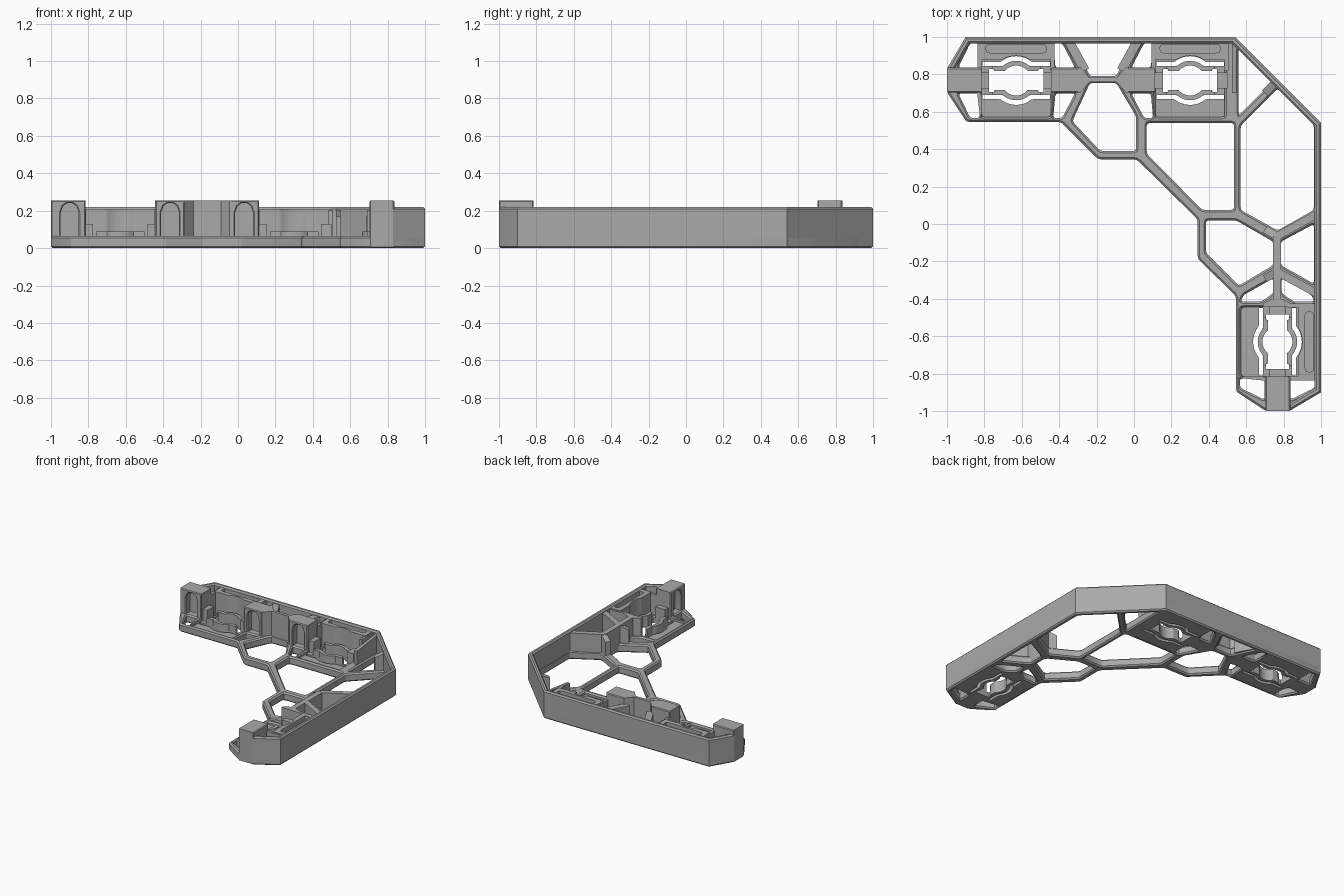
import bpy, bmesh
from math import sqrt, hypot
from mathutils import Vector

if "Cube" in bpy.data.objects:
    bpy.data.objects.remove(bpy.data.objects["Cube"])

grey = bpy.data.materials.new("matte grey")
grey.use_nodes = True
grey.diffuse_color = (0.4, 0.4, 0.4, 1)
grey.node_tree.nodes["Principled BSDF"].inputs["Base Color"].default_value = (0.4, 0.4, 0.4, 1)

TOP, LIP, FLOOR, RIB, POST = 0.22, 0.065, 0.04, 0.205, 0.255
CY = 0.767            # centre line of each arm
CLIP, AXIS = -0.63, -0.165


# Placement helpers: the short leg is the long arm reflected in the diagonal
def same(p): return p
def swap(p): return (p[1], p[0], p[2])
def mirror(p): return (2 * AXIS - p[0], p[1], p[2])
def upright(p): return (p[0], p[2], p[1])
def upright_mirror(p): return mirror(upright(p))
def upright_swap(p): return swap(upright(p))


def soft(points, r=0.016):
    """Round the corners of a polygon."""
    out = []
    for i, p in enumerate(points):
        p, a, b = Vector(p), Vector(points[i - 1]), Vector(points[(i + 1) % len(points)])
        s = p + (a - p).normalized() * min(r, (a - p).length / 3)
        e = p + (b - p).normalized() * min(r, (b - p).length / 3)
        out += [s, (s + e + 2 * p) / 4, e]
    return out


def rect(x0, x1, y0, y1):
    return [(x0, y0), (x1, y0), (x1, y1), (x0, y1)]


def finish(name, mesh):
    bm = bmesh.new()
    bm.from_mesh(mesh)
    bmesh.ops.remove_doubles(bm, verts=bm.verts, dist=0.0002)
    bmesh.ops.recalc_face_normals(bm, faces=bm.faces)
    bm.to_mesh(mesh)
    bm.free()
    mesh.materials.clear()
    mesh.materials.append(grey)
    ob = bpy.data.objects.new(name, mesh)
    bpy.context.collection.objects.link(ob)
    return ob


def prism(name, loops, z0, z1, place=same, bevel=0.0):
    """Extrude an outline with holes between two levels."""
    cu = bpy.data.curves.new(name, 'CURVE')
    cu.dimensions, cu.fill_mode = '2D', 'BOTH'
    cu.extrude = (z1 - z0) / 2 - bevel
    cu.bevel_depth, cu.bevel_resolution, cu.offset = bevel, 0, -bevel
    for loop in loops:
        sp = cu.splines.new('POLY')
        sp.points.add(len(loop) - 1)
        sp.use_cyclic_u = True
        for pt, p in zip(sp.points, loop):
            pt.co = (p[0], p[1], 0, 1)
    tmp = bpy.data.objects.new("outline", cu)
    bpy.context.collection.objects.link(tmp)
    bpy.context.view_layer.update()
    mesh = bpy.data.meshes.new_from_object(tmp.evaluated_get(bpy.context.evaluated_depsgraph_get()))
    bpy.data.objects.remove(tmp)
    for v in mesh.vertices:
        v.co = place((v.co.x, v.co.y, v.co.z + (z0 + z1) / 2))
    return finish(name, mesh)


def rib(name, a, b, za=RIB, zb=RIB, width=0.042, place=same):
    """Upright web between two points with a sloping top."""
    dx, dy = b[0] - a[0], b[1] - a[1]
    k = width / 2 / hypot(dx, dy)
    mesh = bpy.data.meshes.new(name)
    vs = [place((p[0] - s * dy * k, p[1] + s * dx * k, z))
          for p, top in ((a, za), (b, zb)) for s in (-1, 1) for z in (0.01, top)]
    mesh.from_pydata(vs, [], [(0, 1, 3, 2), (4, 6, 7, 5), (0, 4, 5, 1),
                              (2, 3, 7, 6), (1, 5, 7, 3), (0, 2, 6, 4)])
    return finish(name, mesh)


def bulge(x, h, r):
    return max(h, sqrt(max(r * r - x * x, 0)))


def band(half, low, high, side=1):
    """Strip along a clip whose edges are functions of distance from its centre."""
    xs = [half * i / 24 for i in range(-24, 25)]
    return [(CLIP + x, CY + side * low(x)) for x in xs] + \
           [(CLIP + x, CY + side * high(x)) for x in reversed(xs)]


# Open cells of the low frame
end_cell = [(-0.94, 0.835), (-0.875, 0.968), (-0.825, 0.968), (-0.825, 0.835)]
side_cell = [(-0.432, 0.968), (-0.385, 0.968), (-0.315, 0.835), (-0.42, 0.835)]
def flip(ps): return [(x, 2 * CY - y) for x, y in ps]
def mir(ps): return [(2 * AXIS - x, y) for x, y in ps]
def swp(ps): return [(y, x) for x, y in ps]

clip_cell = rect(CLIP - 0.185, CLIP + 0.185, 0.572, 0.96)
leg_side = [(0.57, -0.415), (0.585, -0.38), (0.745, -0.29), (0.745, -0.37), (0.68, -0.415)]
cells = [
    end_cell, flip(end_cell), swp(end_cell), swp(flip(end_cell)),
    side_cell, flip(side_cell), mir(side_cell), mir(flip(side_cell)),
    leg_side, [(2 * CY - x, y) for x, y in leg_side],
    clip_cell, mir(clip_cell), swp(clip_cell),
    [(-0.32, 0.968), (-0.01, 0.968), (-0.095, 0.79), (-0.235, 0.79)],
    [(-0.235, 0.755), (-0.095, 0.755), (0.012, 0.575), (0.012, 0.39), (-0.18, 0.39), (-0.33, 0.55)],
    [(0.068, 0.54), (0.535, 0.54), (0.535, 0.075), (0.365, 0.075), (0.068, 0.375)],
    [(0.56, 0.94), (0.74, 0.76), (0.56, 0.58)],
    [(0.57, 0.525), (0.768, 0.725), (0.962, 0.53), (0.962, 0.075), (0.768, -0.035), (0.57, 0.075)],
    [(0.385, 0.02), (0.545, 0.02), (0.745, -0.095), (0.745, -0.22), (0.56, -0.33), (0.385, -0.155)],
    [(0.785, -0.095), (0.962, 0.0), (0.962, -0.32), (0.785, -0.22)],
]
outline = [(-1, 0.83), (-0.9, 1), (0.54, 1), (1, 0.54), (1, -0.9), (0.83, -1), (0.705, -1),
           (0.545, -0.895), (0.545, -0.385), (0.34, -0.185), (0.34, 0.025), (0.015, 0.345),
           (-0.19, 0.345), (-0.39, 0.545), (-0.895, 0.545), (-1, 0.705)]
prism("base_frame", [soft(outline)] + [soft(c) for c in cells], 0, LIP, bevel=0.01)

# Tall outer wall
inner = [(0.825, -0.962), (0.965, -0.88), (0.965, 0.525), (0.525, 0.965), (-0.88, 0.965), (-0.962, 0.825)]
prism("outer_wall", [outline[:6] + inner], 0, TOP, bevel=0.01)

# Three spring clip bays
for tag, place in (("end", same), ("corner", mirror), ("leg", swap)):
    opening = lambda x: bulge(x, 0.05 if abs(x) < 0.115 else 0.062, 0.08)
    arm = lambda x: bulge(x, 0.078, 0.105)
    slot = lambda x: bulge(x, 0.1, 0.13)
    xs = band(0.145, lambda x: -opening(x), opening)
    holes = [xs, band(0.18, arm, slot), band(0.18, arm, slot, -1)]
    floor = rect(CLIP - 0.195, CLIP + 0.195, 0.565, 0.97)
    prism(tag + "_clip_floor", [floor] + holes, 0, FLOOR, place)
    for side, word in ((1, "back"), (-1, "front")):
        prism(tag + "_spring_" + word, [band(0.13, opening, arm, side)], 0.01, 0.09, place)
    # Thick scalloped backing with a pocket in its top
    back = band(0.195, lambda x: bulge(x, 0.112, 0.133), lambda x: 0.205)
    pocket = soft(rect(CLIP - 0.16, CLIP + 0.16, 0.915, 0.96), 0.02)
    prism(tag + "_backing", [back], 0.01, 0.17, place)
    prism(tag + "_backing_rim", [back, pocket], 0.17, 0.21, place)
    for s in (-1, 1):
        prism(tag + "_catch", [rect(*sorted((CLIP + s * 0.145, CLIP + s * 0.2)), CY - 0.042, CY + 0.042)],
              0.02, 0.13, place)
        x = CLIP + s * 0.195
        rib(tag + "_bay_web", (x, 0.82), (x, 0.975), width=0.022, place=place)


# Posts with an arched recess in front
def arched_post(name, x0, x1, centre, place):
    c, w = centre, 0.048
    arch = [(c - w, 0.06), (c + w, 0.06), (c + w, 0.19), (c + w * 0.75, 0.225), (c + w * 0.3, 0.24),
            (c - w * 0.3, 0.24), (c - w * 0.75, 0.225), (c - w, 0.19)]
    prism(name, [rect(x0, x1, 0.005, POST), arch], 0.703, 0.77, place, 0.006)
    prism(name + "_core", [rect(x0, x1, 0.005, POST)], 0.758, 0.836, place, 0.006)


arched_post("end_post", -1, -0.815, -0.9, upright)
arched_post("leg_end_post", -1, -0.815, -0.9, upright_swap)
arched_post("bridge_post_left", -0.443, -0.285, -0.363, upright)
arched_post("bridge_post_right", -0.443, -0.285, -0.363, upright_mirror)

# Bridge joining the middle posts
waist = [(-0.3, 0.704), (-0.285, 0.704), (-0.238, 0.758)]
half = waist + [(x, 1.54 - y) for x, y in reversed(waist)]
prism("bridge", [half[:3] + mir(half[:3])[::-1] + mir(half[3:])[::-1] + half[3:]], 0.01, POST)

# Tall webs running to the outer wall
for place in (same, mirror):
    rib("bridge_web", (-0.262, 0.82), (-0.35, 0.98), width=0.05, place=place)
rib("corner_web", (0.7, 0.7), (0.758, 0.758), 0.17, RIB)
rib("corner_bay_wall", (0.535, 0.7), (0.535, 0.98), 0.17, RIB, 0.024)
upper, lower = (0.765, -0.065), (0.765, -0.255)
rib("leg_web", upper, (0.975, 0.05))
rib("leg_web", upper, (0.7, -0.028), RIB, 0.17)
rib("leg_web", upper, lower)
rib("leg_web", lower, (0.975, -0.37))
rib("leg_web", lower, (0.7, -0.292), RIB, 0.17)
rib("leg_web", lower, (0.765, -0.42))
prism("leg_inner_post", [[(0.69, -0.445), (0.84, -0.445), (0.84, -0.425), (0.79, -0.4),
                          (0.74, -0.4), (0.69, -0.425)]], 0.01, RIB)

# Crisp edges, smooth curves
bpy.ops.object.select_all(action='DESELECT')
for ob in bpy.context.collection.objects:
    if ob.type == 'MESH' and grey.name in ob.data.materials:
        ob.select_set(True)
        bpy.context.view_layer.objects.active = ob
bpy.ops.object.shade_smooth_by_angle(angle=0.5)
